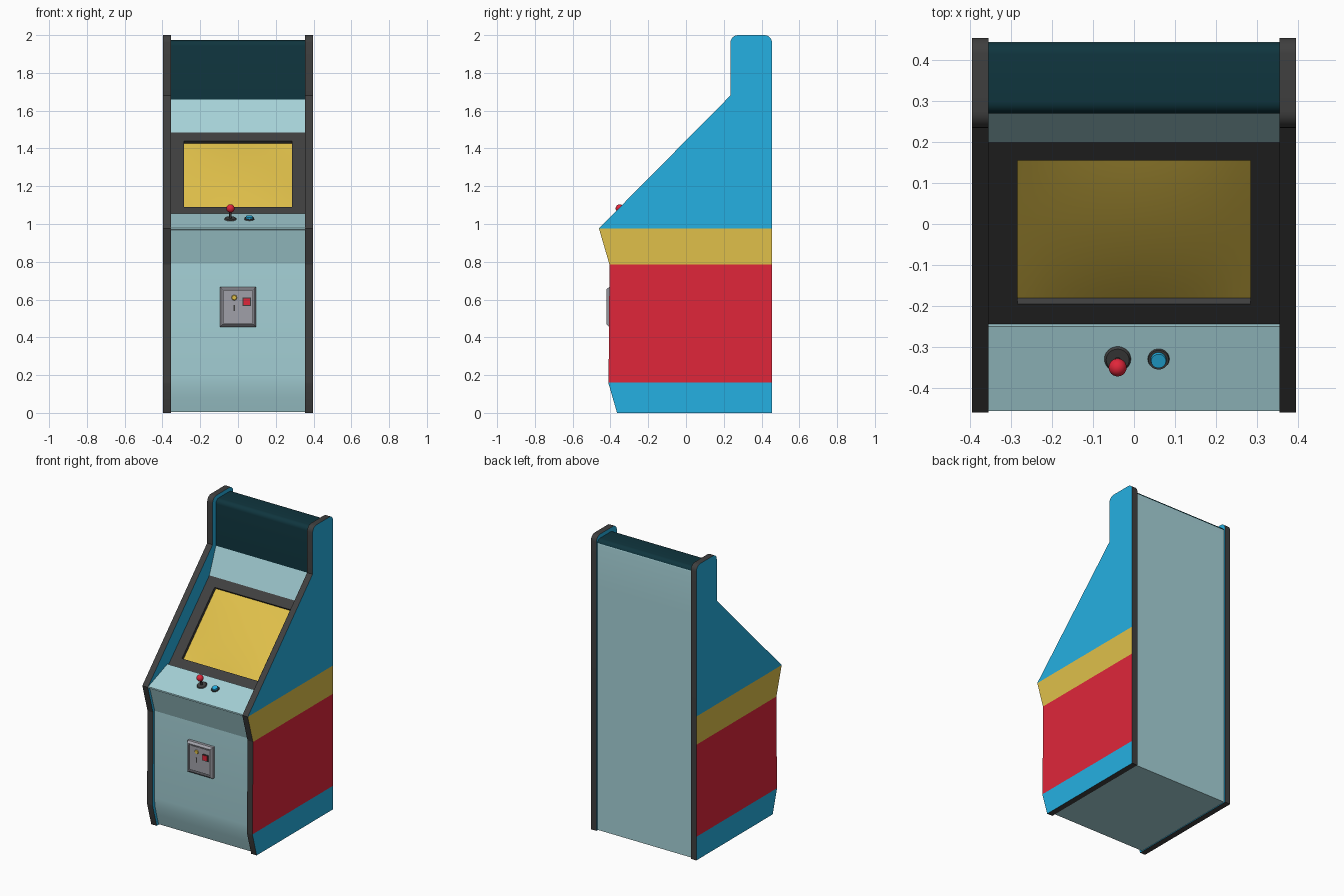
import bpy, bmesh, math
from mathutils import Matrix, Vector

if "Cube" in bpy.data.objects:
    bpy.data.objects.remove(bpy.data.objects["Cube"])


def mat(name, hexcol):
    m = bpy.data.materials.new(name)
    c = [int(hexcol[i:i + 2], 16) / 255 for i in (0, 2, 4)]
    m.diffuse_color = [((v + 0.055) / 1.055) ** 2.4 if v > 0.04 else v / 12.92 for v in c] + [1]
    m.use_nodes = True
    m.node_tree.nodes["Principled BSDF"].inputs["Base Color"].default_value = m.diffuse_color
    return m


BLUE = mat("blue", "25b0e2")
RED = mat("red", "e0263a")
YELLOW = mat("yellow", "e0c04a")
BLACK = mat("charcoal", "3f3f3f")
PALE = mat("pale_teal", "a6d2d8")
DARK = mat("dark_teal", "0f353e")
METAL = mat("metal_grey", "a0a0a8")


def finish(bm, name, mats, smooth=None):
    bmesh.ops.recalc_face_normals(bm, faces=bm.faces)
    me = bpy.data.meshes.new(name)
    bm.to_mesh(me)
    bm.free()
    ob = bpy.data.objects.new(name, me)
    bpy.context.collection.objects.link(ob)
    for m in mats:
        me.materials.append(m)
    if smooth:
        bpy.ops.object.select_all(action='DESELECT')
        ob.select_set(True)
        bpy.context.view_layer.objects.active = ob
        bpy.ops.object.shade_smooth_by_angle(angle=math.radians(smooth))
    return ob


def prism(pts, x0, x1):
    """Extrude a (y, z) profile from x0 to x1."""
    bm = bmesh.new()
    f = bm.faces.new([bm.verts.new((x0, y, z)) for y, z in pts])
    ext = bmesh.ops.extrude_face_region(bm, geom=[f])
    bmesh.ops.translate(bm, vec=(x1 - x0, 0, 0),
                        verts=[v for v in ext["geom"] if isinstance(v, bmesh.types.BMVert)])
    bmesh.ops.recalc_face_normals(bm, faces=bm.faces)
    return bm


def arc(cy, cz, r, a0, a1, n=6):
    return [(cy + r * math.cos(math.radians(a0 + (a1 - a0) * i / n)),
             cz + r * math.sin(math.radians(a0 + (a1 - a0) * i / n))) for i in range(n + 1)]


def box(name, center, size, m):
    bm = bmesh.new()
    bmesh.ops.create_cube(bm, size=1, matrix=Matrix.Translation(center) @ Matrix.Diagonal((*size, 1)))
    return finish(bm, name, [m])


def cyl(name, M, r1, r2, h, m, seg=32):
    """Cylinder or cone standing on the origin of M."""
    bm = bmesh.new()
    bmesh.ops.create_cone(bm, cap_ends=True, segments=seg, radius1=r1, radius2=r2, depth=h,
                          matrix=M @ Matrix.Translation((0, 0, h / 2)))
    return finish(bm, name, [m], 35)


# Side panels: banded outside, blue inside, charcoal edge trim
side = [(-0.365, 0), (-0.41, 0.155), (-0.405, 0.785), (-0.461, 0.977), (0.235, 1.68)]
side += arc(0.275, 1.96, 0.04, 180, 90) + arc(0.415, 1.96, 0.04, 90, 0) + [(0.455, 0)]
bm = prism(side, 0.355, 0.396)
BANDS = [(0.16, 0), (0.785, 1), (0.977, 2), (9, 0)]
for z, _ in BANDS[:3]:
    bmesh.ops.bisect_plane(bm, geom=bm.verts[:] + bm.edges[:] + bm.faces[:],
                           plane_co=(0, 0, z), plane_no=(0, 0, 1))
bm.normal_update()
for f in bm.faces:
    if f.normal.x > 0.9:
        zc = (min(v.co.z for v in f.verts) + max(v.co.z for v in f.verts)) / 2
        f.material_index = next(i for z, i in BANDS if zc < z)
    else:
        f.material_index = 0 if f.normal.x < -0.9 else 3
panel = finish(bm, "side_panels", [BLUE, RED, YELLOW, BLACK], 30)
panel.modifiers.new("mirror", 'MIRROR')

# Main cabinet between the panels, with the control panel lip and speaker slope
body = [(-0.345, 0.004), (-0.368, 0.08), (-0.383, 0.14), (-0.39, 0.2), (-0.387, 0.79),
        (-0.441, 0.968), (-0.457, 0.97), (-0.457, 0.98), (-0.25, 1.055), (-0.235, 1.02),
        (0.215, 1.465), (0.2, 1.485), (0.27, 1.66), (0.445, 1.66), (0.445, 0.004)]
finish(prism(body, -0.356, 0.356), "cabinet_body", [PALE], 14)

# Marquee box with rounded top and a pale back
marquee = [(0.445, 1.66), (0.27, 1.66)] + arc(0.3, 1.943, 0.03, 180, 90) + arc(0.415, 1.943, 0.03, 90, 0)
bm = prism(marquee, -0.356, 0.356)
for f in bm.faces:
    f.material_index = int(f.normal.y > 0.99)
finish(bm, "marquee", [DARK, PALE], 30)

# Screen bezel: a frame leaning back 45 degrees
S = Matrix.Translation((0, -0.02, 1.265)) @ Matrix.Rotation(math.radians(45), 4, 'X')
bm = bmesh.new()
rings = []
for hx, hy, w in [(0.356, 0.318, -0.03), (0.356, 0.318, 0), (0.285, 0.2475, 0), (0.285, 0.2475, -0.03)]:
    rings.append([bm.verts.new(S @ Vector((sx * hx, sy * hy, w)))
                  for sx, sy in ((-1, -1), (1, -1), (1, 1), (-1, 1))])
for k in range(4):
    a, b = rings[k], rings[(k + 1) % 4]
    for i in range(4):
        bm.faces.new((a[i], a[(i + 1) % 4], b[(i + 1) % 4], b[i]))
finish(bm, "screen_bezel", [BLACK])

# Bulging screen set into the bezel
bm = bmesh.new()
bmesh.ops.create_grid(bm, x_segments=16, y_segments=14, size=1)
for v in bm.verts:
    u, t = v.co.x, v.co.y
    v.co = S @ Vector((u * 0.286, t * 0.2485, -0.02 + 0.014 * (1 - u * u) * (1 - t * t)))
bm.normal_update()
if bm.faces[:][0].normal.z < 0:
    bmesh.ops.reverse_faces(bm, faces=bm.faces)
finish(bm, "screen", [YELLOW], 40)


# Joystick and button, standing square to the control panel
def on_panel(x, h=0):
    return (Matrix.Translation((x, -0.33, 1.026)) @ Matrix.Rotation(math.radians(20), 4, 'X')
            @ Matrix.Translation((0, 0, h)))


cyl("joystick_base", on_panel(-0.04, -0.002), 0.034, 0.028, 0.008, BLACK)
cyl("joystick_shaft", on_panel(-0.04), 0.007, 0.006, 0.055, BLACK, 16)
bm = bmesh.new()
bmesh.ops.create_uvsphere(bm, u_segments=24, v_segments=14, radius=0.022, matrix=on_panel(-0.04, 0.06))
finish(bm, "joystick_ball", [RED], 40)
cyl("button_ring", on_panel(0.06, -0.002), 0.027, 0.025, 0.008, BLACK)
cyl("button_cap", on_panel(0.06), 0.02, 0.018, 0.015, BLUE)

# Coin door: nested rectangles stepping out, then in, then out again
bm = bmesh.new()
prev = None
for hx, hz, y in [(0.095, 0.106, -0.38), (0.095, 0.106, -0.406), (0.084, 0.094, -0.42),
                  (0.078, 0.088, -0.42), (0.078, 0.088, -0.408), (0.073, 0.083, -0.408),
                  (0.073, 0.083, -0.415)]:
    ring = [bm.verts.new((sx * hx, y, 0.561 + sz * hz))
            for sx, sz in ((-1, -1), (1, -1), (1, 1), (-1, 1))]
    if prev:
        for i in range(4):
            bm.faces.new((prev[i], prev[(i + 1) % 4], ring[(i + 1) % 4], ring[i]))
    else:
        bm.faces.new(ring)
    prev = ring
bm.faces.new(prev)
finish(bm, "coin_door", [METAL])

# Coin door fittings
box("coin_slot", (-0.02, -0.416, 0.555), (0.007, 0.006, 0.032), BLACK)
box("reject_button_frame", (0.046, -0.416, 0.588), (0.045, 0.006, 0.044), BLACK)
box("reject_button", (0.046, -0.418, 0.588), (0.034, 0.008, 0.033), RED)
cyl("coin_mark", Matrix.Translation((-0.02, -0.414, 0.61)) @ Matrix.Rotation(math.radians(90), 4, 'X'),
    0.016, 0.012, 0.005, YELLOW, 8)
